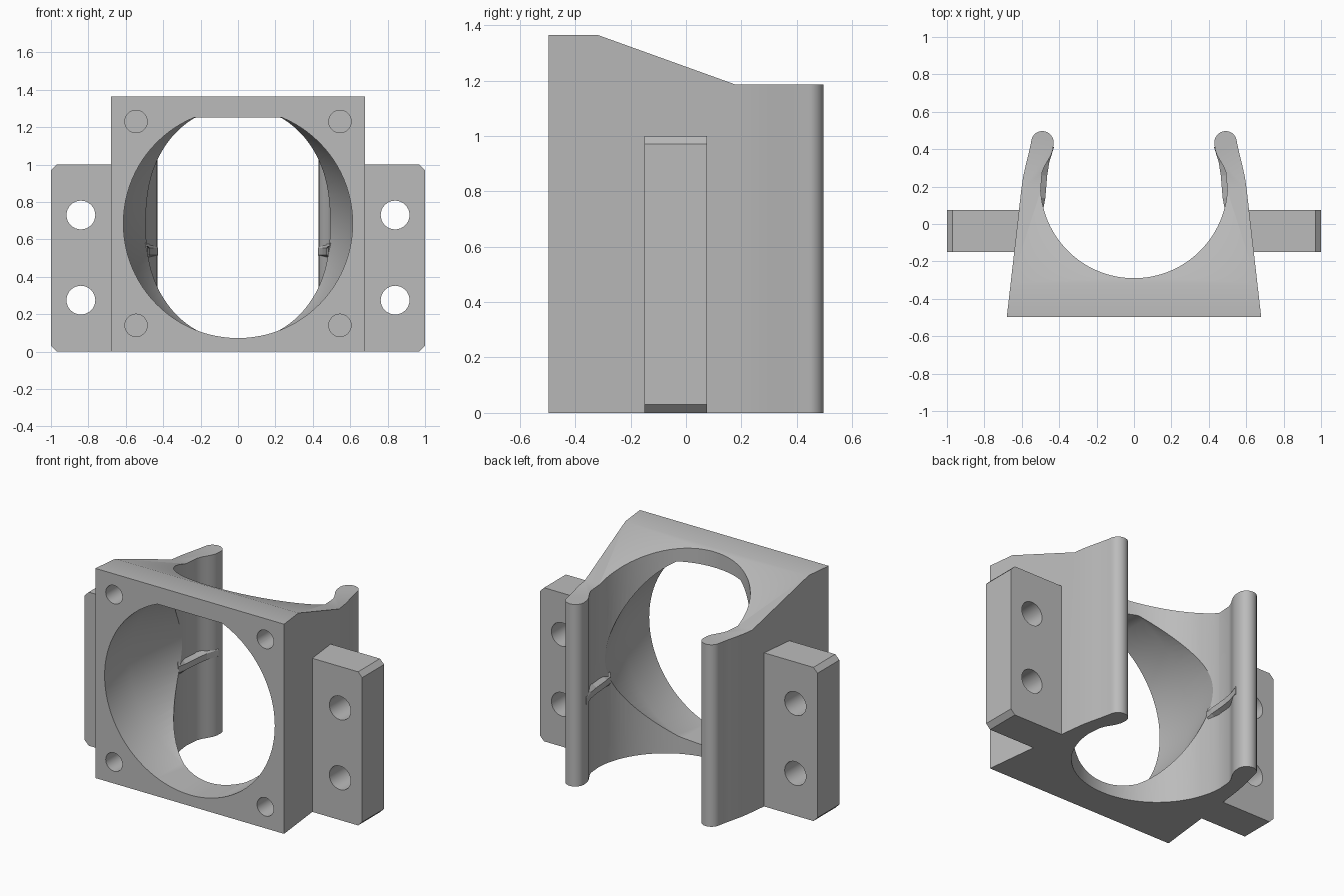
import bpy, bmesh
from math import sin, cos, pi, sqrt, radians

cube = bpy.data.objects.get("Cube")
if cube:
    bpy.data.objects.remove(cube, do_unlink=True)

grey = bpy.data.materials.new("plain grey")
grey.use_nodes = True
grey.diffuse_color = (0.5, 0.5, 0.5, 1)
grey.node_tree.nodes["Principled BSDF"].inputs["Base Color"].default_value = (0.5, 0.5, 0.5, 1)


def loft(name, rings):
    """Skin a list of equal-length closed rings and cap both ends."""
    bm = bmesh.new()
    loops = [[bm.verts.new(p) for p in ring] for ring in rings]
    for a, b in zip(loops, loops[1:]):
        for i in range(len(a)):
            j = (i + 1) % len(a)
            bm.faces.new((a[i], a[j], b[j], b[i]))
    bm.faces.new(loops[0])
    bm.faces.new(loops[-1])
    bmesh.ops.recalc_face_normals(bm, faces=bm.faces)
    mesh = bpy.data.meshes.new(name)
    bm.to_mesh(mesh)
    bm.free()
    mesh.materials.append(grey)
    obj = bpy.data.objects.new(name, mesh)
    bpy.context.collection.objects.link(obj)
    return obj


def prism(name, pts, axis, lo, hi):
    place = {"x": lambda a, b, t: (t, a, b),
             "y": lambda a, b, t: (a, t, b),
             "z": lambda a, b, t: (a, b, t)}[axis]
    return loft(name, [[place(a, b, t) for a, b in pts] for t in (lo, hi)])


def circle(x, z, r, n=32):
    return [(x + r * cos(2 * pi * i / n), z + r * sin(2 * pi * i / n)) for i in range(n)]


def activate(obj):
    bpy.ops.object.select_all(action="DESELECT")
    obj.select_set(True)
    bpy.context.view_layer.objects.active = obj


def cut(obj, cutter):
    cutter.hide_render = True
    mod = obj.modifiers.new("cut", "BOOLEAN")
    mod.operation = "DIFFERENCE"
    mod.solver = "EXACT"
    mod.object = cutter
    activate(obj)
    bpy.ops.object.modifier_apply(modifier=mod.name)
    bpy.data.objects.remove(cutter, do_unlink=True)


def smooth(obj):
    activate(obj)
    bpy.ops.object.shade_smooth_by_angle(angle=radians(25))


# Holder body: plan outline with a round cradle and two rounded clip arms
half = [(0.68, -0.497), (0.603, 0.18), (0.593, 0.25), (0.58, 0.31), (0.565, 0.37)]
half += [(0.49 + 0.06 * cos(a), 0.437 + 0.06 * sin(a))
         for a in (pi * i / 14 for i in range(15))]
half += [(0.433, 0.40), (0.443, 0.37), (0.46, 0.34), (0.478, 0.31), (0.492, 0.275)]
half += [(0.5 * cos(a), 0.21 + 0.5 * sin(a))
         for a in (-pi / 2 * i / 24 for i in range(1, 24))]
outline = half + [(0, -0.29)] + [(-x, y) for x, y in reversed(half)]
body = prism("holder_body", outline, "z", 0, 1.365)

# Sloping top that drops towards the arms
cut(body, prism("slope_cutter", [(-0.32, 1.365), (0.18, 1.185), (1, 1.185),
                                 (1, 2), (-0.32, 2)], "x", -1, 1))

# Tapered air opening with a flat upper edge
mid = 0.685
cut(body, loft("bore_cutter", [
    [(x, y, min(z, 1.252)) for x, z in circle(0, mid, r, 96)]
    for y, r in ((-0.7, 0.613), (-0.24, 0.613), (0.2, 0.47))]))

# Blind screw holes in the corners of the front face
for x in (-0.545, 0.545):
    for z in (mid - 0.545, mid + 0.545):
        cut(body, prism("screw_cutter", circle(x, z, 0.06), "y", -0.7, -0.3))
smooth(body)

for side, s in (("left", 1), ("right", -1)):
    # Mounting ear with clipped outer corners and two through holes
    ear = prism(side + "_ear", [(s * x, z) for x, z in (
        (0.605, 0), (0.97, 0), (1, 0.03), (1, 0.97), (0.97, 1), (0.605, 1))],
        "y", -0.15, 0.075)
    for z in (0.275, 0.73):
        cut(ear, prism("bolt_cutter", circle(s * 0.84, z, 0.077), "y", -0.5, 0.5))
    smooth(ear)

    # Thin stop rib on the inside of the arm
    inner = [(0.485, 0.08), (0.474, 0.14), (0.469, 0.2), (0.464, 0.26),
             (0.453, 0.33), (0.428, 0.41)]
    wall = [(0.49, 0.08), (0.503, 0.14), (0.507, 0.2), (0.505, 0.26),
            (0.478, 0.33), (0.44, 0.41)]
    back = [(0.46, 0.43), (0.53, 0.3), (0.53, 0.2), (0.505, 0.09)]
    loft(side + "_rib", [[(s * x, y, z) for x, y in edge + back]
                         for edge, z in ((wall, 0.5), (inner, 0.515),
                                         (inner, 0.555), (wall, 0.58))])
